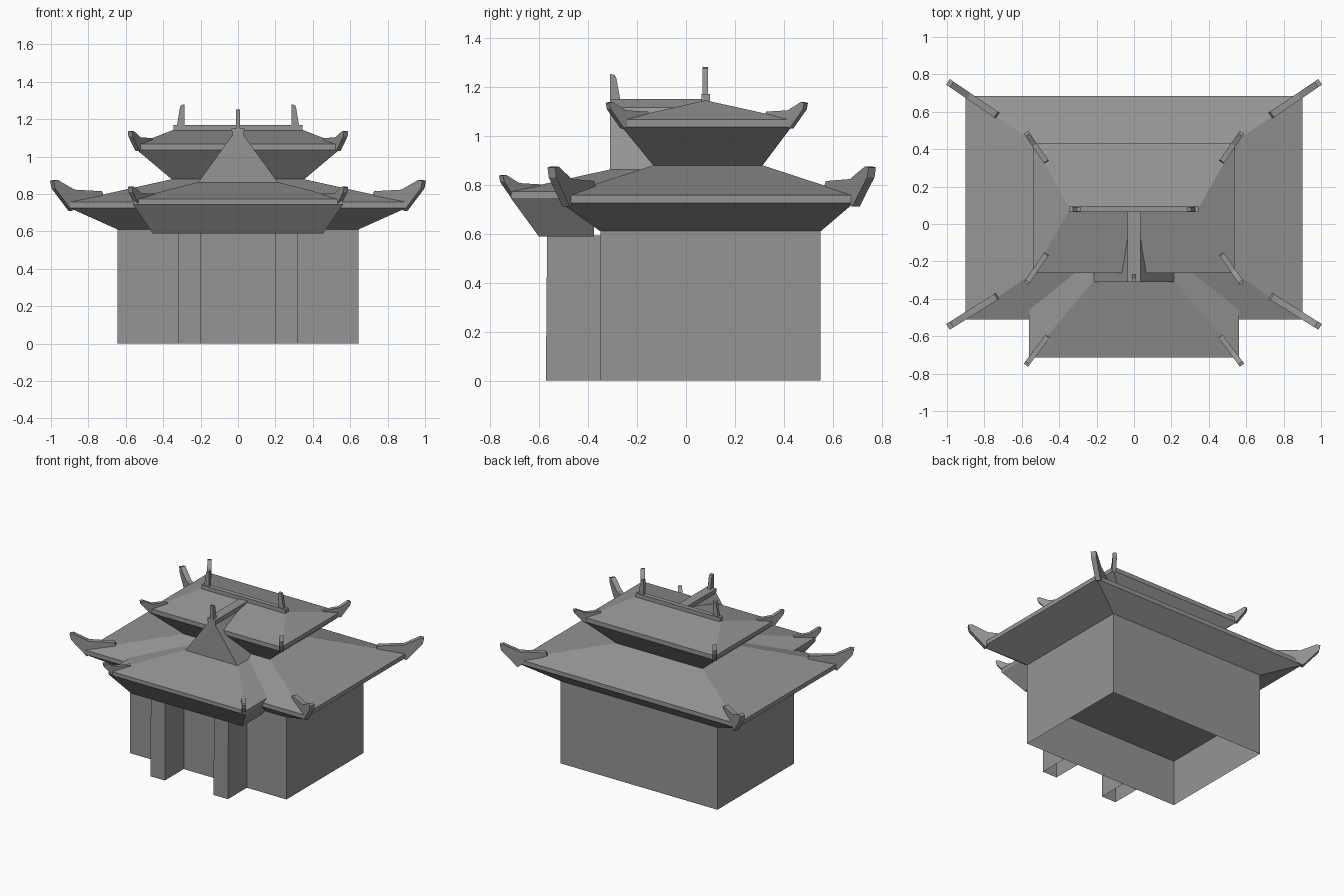
import bpy
import bmesh
from mathutils import Vector

cube = bpy.data.objects.get("Cube")
if cube:
    bpy.data.objects.remove(cube, do_unlink=True)

GREY = (0.3, 0.3, 0.3, 1)
stone = bpy.data.materials.new("plain grey")
stone.use_nodes = True
stone.diffuse_color = GREY
stone.node_tree.nodes["Principled BSDF"].inputs["Base Color"].default_value = GREY


def finish(bm, name):
    bmesh.ops.recalc_face_normals(bm, faces=bm.faces)
    mesh = bpy.data.meshes.new(name)
    bm.to_mesh(mesh)
    bm.free()
    mesh.materials.append(stone)
    obj = bpy.data.objects.new(name, mesh)
    bpy.context.scene.collection.objects.link(obj)
    return obj


def loft(name, rings, bottom=True, top=True):
    """Stack of rectangles, each given as (x0, x1, y0, y1, z)."""
    bm = bmesh.new()
    loops = []
    for x0, x1, y0, y1, z in rings:
        corners = [(x0, y0), (x1, y0), (x1, y1), (x0, y1)]
        loops.append([bm.verts.new((x, y, z)) for x, y in corners])
    for low, high in zip(loops, loops[1:]):
        for i in range(4):
            j = (i + 1) % 4
            bm.faces.new((low[i], low[j], high[j], high[i]))
    if bottom:
        bm.faces.new(loops[0][::-1])
    if top:
        bm.faces.new(loops[-1])
    return finish(bm, name)


def roof(name, rings, **caps):
    """Loft that is symmetric left to right: rings of (half width, y0, y1, z)."""
    return loft(name, [(-w, w, y0, y1, z) for w, y0, y1, z in rings], **caps)


def prism(name, points, depth):
    """Extrude a flat outline along a vector."""
    bm = bmesh.new()
    face = bm.faces.new([bm.verts.new(p) for p in points])
    moved = bmesh.ops.extrude_face_region(bm, geom=[face], use_keep_orig=True)
    verts = [v for v in moved["geom"] if isinstance(v, bmesh.types.BMVert)]
    bmesh.ops.translate(bm, verts=verts, vec=depth)
    return finish(bm, name)


# Hall walls, open below, with an inner ceiling
roof("hall_walls", [(0.643, -0.35, 0.55, 0), (0.643, -0.35, 0.55, 0.61)],
     bottom=False, top=False)
roof("hall_ceiling", [(0.643, -0.35, 0.55, 0.34), (0.643, -0.35, 0.55, 0.345)])

# Lower and upper hipped roofs with flared undersides
roof("lower_roof", [(0.643, -0.35, 0.55, 0.61), (0.9, -0.51, 0.685, 0.725),
                    (0.9, -0.51, 0.685, 0.757), (0.35, -0.13, 0.31, 0.88)])
roof("upper_roof", [(0.35, -0.13, 0.31, 0.875), (0.54, -0.262, 0.43, 1.035),
                    (0.54, -0.262, 0.43, 1.067), (0.345, 0.075, 0.085, 1.143)])

# Porch roof and the gable joining it to the upper roof
roof("porch_roof", [(0.455, -0.6, -0.375, 0.588), (0.562, -0.715, -0.375, 0.745),
                    (0.562, -0.715, -0.375, 0.773), (0.22, -0.31, -0.18, 0.862)])
gable = [(-0.215, 0.86), (0.215, 0.86), (0.03, 1.115), (0.035, 1.15),
         (-0.035, 1.15), (-0.03, 1.115)]
prism("porch_gable", [(x, -0.31, z) for x, z in gable], (0, 0.38, 0))

# Ridge beam and finials
roof("ridge_beam", [(0.345, 0.063, 0.097, 1.125), (0.345, 0.063, 0.097, 1.17)])
finial = [(0, 0), (0.042, 0), (0.026, 0.095), (0.02, 0.11), (0, 0.115)]
for side, label in ((-1, "right"), (1, "left")):
    prism(label + "_ridge_finial",
          [(side * (0.285 + a), 0.068, 1.165 + h) for a, h in finial], (0, 0.022, 0))
prism("porch_finial", [(-0.012, -0.31 + a, 1.145 + h * 0.93) for a, h in finial],
      (0.024, 0, 0))

# Upswept corner horns: outline as (fraction along the hip, height)
horn = [(0, 0.085), (0.03, 0.105), (0.58, 0.113), (0.92, 0.165), (1, 0.16),
        (0.97, 0.12), (0.63, 0), (0.52, 0.02)]


def add_horn(name, inner, tip, z, scale, width):
    inner, tip = Vector(inner), Vector(tip)
    along = tip - inner
    across = Vector((-along.y, along.x)).normalized() * width
    points = []
    for t, h in horn:
        p = inner + along * t - across / 2
        points.append((p.x, p.y, z + h * scale))
    prism(name, points, (across.x, across.y, 0))


for s, label in ((-1, "right"), (1, "left")):
    add_horn(label + "_lower_back_horn", (s * 0.73, 0.58), (s * 0.995, 0.76),
             0.71, 1, 0.036)
    add_horn(label + "_lower_front_horn", (s * 0.73, -0.385), (s * 0.995, -0.55),
             0.71, 1, 0.036)
    add_horn(label + "_upper_back_horn", (s * 0.467, 0.33), (s * 0.578, 0.49),
             1.03, 0.65, 0.028)
    add_horn(label + "_upper_front_horn", (s * 0.467, -0.158), (s * 0.578, -0.32),
             1.03, 0.65, 0.028)
    add_horn(label + "_porch_horn", (s * 0.46, -0.597), (s * 0.578, -0.755),
             0.733, 0.65, 0.028)

    # Porch pillars, hollow from below
    xs = sorted((s * 0.2, s * 0.318))
    loft(label + "_porch_pillar", [(*xs, -0.572, -0.35, 0), (*xs, -0.567, -0.35, 0.592)],
         bottom=False)
